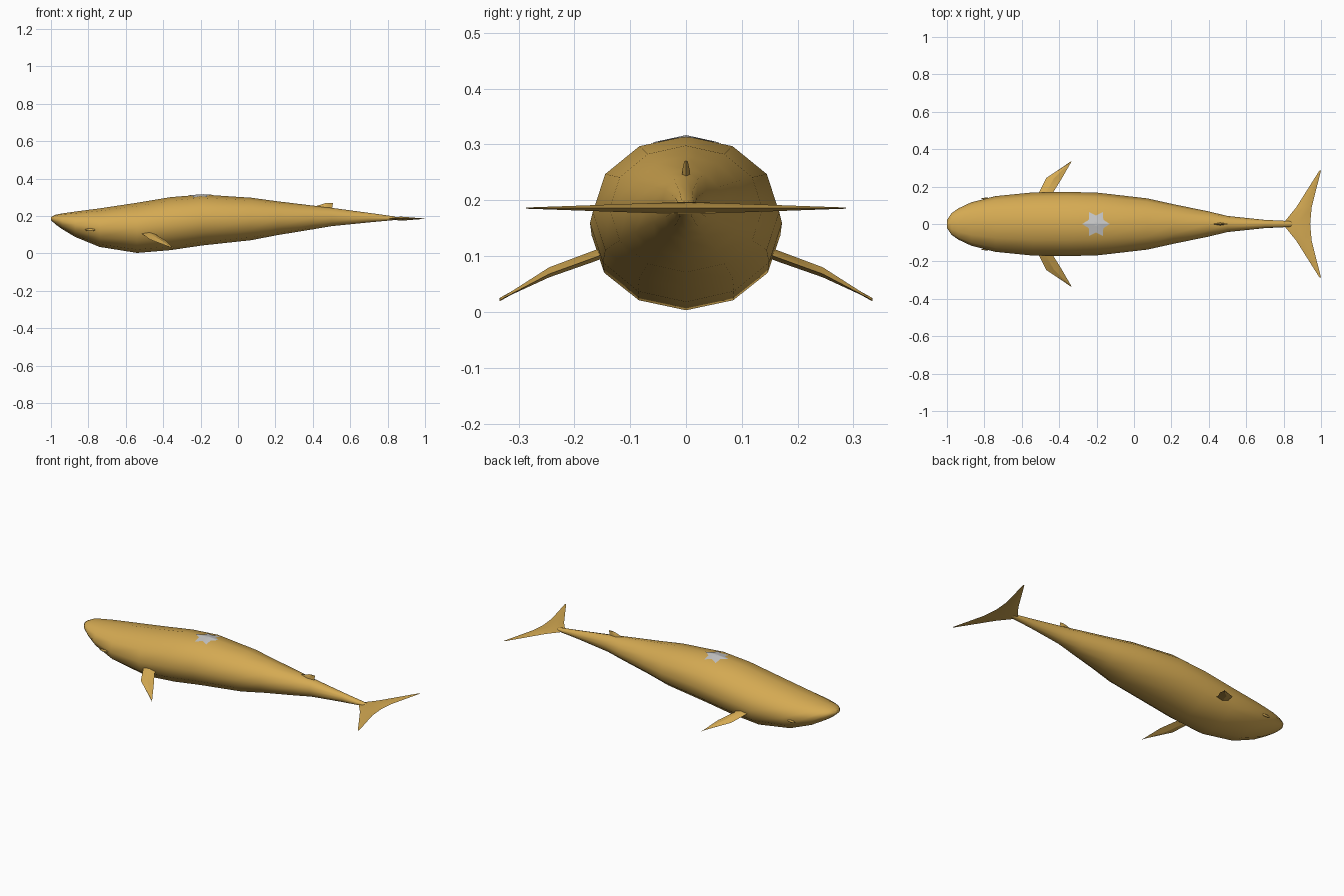
import bpy, bmesh, math
from mathutils import Vector
from mathutils.bvhtree import BVHTree

if "Cube" in bpy.data.objects:
    bpy.data.objects.remove(bpy.data.objects["Cube"])


def material(name, rgb):
    m = bpy.data.materials.new(name)
    m.diffuse_color = (*rgb, 1)
    m.use_nodes = True
    m.node_tree.nodes["Principled BSDF"].inputs["Base Color"].default_value = m.diffuse_color
    return m


ochre = material("ochre", (0.66, 0.40, 0.085))
grey = material("light grey", (0.56, 0.56, 0.56))


def finish(name, bm, mat, angle):
    bmesh.ops.recalc_face_normals(bm, faces=bm.faces[:])
    me = bpy.data.meshes.new(name)
    bm.to_mesh(me)
    bm.free()
    me.materials.append(mat)
    ob = bpy.data.objects.new(name, me)
    bpy.context.collection.objects.link(ob)
    bpy.ops.object.select_all(action='DESELECT')
    ob.select_set(True)
    bpy.context.view_layer.objects.active = ob
    bpy.ops.object.shade_smooth_by_angle(angle=math.radians(angle))
    return ob


def loft(name, rings, mat=ochre, angle=25):
    """Skin equal-length rings of points and cap both ends."""
    bm = bmesh.new()
    loops = [[bm.verts.new(p) for p in r] for r in rings]
    n = len(loops[0])
    for a, b in zip(loops, loops[1:]):
        for i in range(n):
            j = (i + 1) % n
            bm.faces.new((a[i], a[j], b[j], b[i]))
    bm.faces.new(loops[0])
    bm.faces.new(loops[-1])
    return finish(name, bm, mat, angle)


# Body: twelve-sided rings (x, top z, bottom z, half width)
stations = [
    (-1.0, 0.195, 0.178, 0.022), (-0.975, 0.207, 0.155, 0.058),
    (-0.94, 0.214, 0.130, 0.083), (-0.87, 0.224, 0.088, 0.116),
    (-0.74, 0.241, 0.035, 0.149), (-0.54, 0.271, 0.003, 0.169),
    (-0.36, 0.301, 0.018, 0.172), (-0.19, 0.315, 0.043, 0.167),
    (0.07, 0.298, 0.071, 0.137), (0.21, 0.279, 0.098, 0.106),
    (0.40, 0.256, 0.129, 0.067), (0.50, 0.244, 0.146, 0.043),
    (0.70, 0.217, 0.166, 0.022), (0.83, 0.199, 0.178, 0.016),
    (0.85, 0.193, 0.181, 0.010)]
rings = []
for x, t, b, w in stations:
    rings.append([(x, w * math.sin(k * math.pi / 6),
                   (t + b) / 2 + (t - b) / 2 * math.cos(k * math.pi / 6)) for k in range(12)])
body = loft("body", rings, angle=60)

# Pectoral fins: diamond sections (lead x, trail x, y, z, half thickness)
fin = [(-0.535, -0.435, 0.12, 0.117, 0.010), (-0.51, -0.435, 0.165, 0.100, 0.010),
       (-0.47, -0.385, 0.245, 0.071, 0.009), (-0.338, -0.334, 0.334, 0.022, 0.001)]
for side, s in (("left", -1), ("right", 1)):
    loft(side + "_pectoral_fin",
         [[(a, s * y, z + 0.003), ((a + b) / 2, s * y, z + h), (b, s * y, z - 0.003),
           ((a + b) / 2, s * y, z - h)] for a, b, y, z, h in fin])

# Tail fluke: sections mirrored across the centre (lead x, trail x, y, half thickness)
half = [(0.795, 0.942, 0.0, 0.011), (0.868, 0.950, 0.09, 0.008), (0.992, 1.0, 0.287, 0.001)]
both = [(a, b, -y, h) for a, b, y, h in reversed(half[1:])] + half
loft("tail_fluke", [[(a, y, 0.186), ((a + b) / 2, y, 0.186 + h), (b, y, 0.186),
                     ((a + b) / 2, y, 0.186 - h)] for a, b, y, h in both])

# Dorsal fin
loft("dorsal_fin", [[(a, 0, za), ((a + b) / 2, w, (za + zb) / 2), (b, 0, zb),
                     ((a + b) / 2, -w, (za + zb) / 2)]
                    for a, b, za, zb, w in [(0.415, 0.50, 0.235, 0.235, 0.008),
                                            (0.42, 0.505, 0.254, 0.25, 0.007),
                                            (0.47, 0.508, 0.270, 0.271, 0.003)]])

# Eyes: slim bumps on the head
for side, s in (("left", -1), ("right", 1)):
    bm = bmesh.new()
    bmesh.ops.create_uvsphere(bm, u_segments=8, v_segments=6, radius=1)
    for v in bm.verts:
        v.co = Vector((-0.79 + v.co.x * 0.028, s * 0.136 + v.co.y * 0.005, 0.126 + v.co.z * 0.007))
    finish(side + "_eye", bm, ochre, 60)

# Six-pointed back patch, draped over the body
bm = bmesh.new()
c = bm.verts.new((-0.203, 0, 0))
edge = []
for k in range(12):
    r = 0.074 if k % 2 == 0 else 0.045
    a = k * math.pi / 6
    edge.append(bm.verts.new((-0.203 + r * math.cos(a), r * math.sin(a), 0)))
for k in range(12):
    bm.faces.new((c, edge[k], edge[(k + 1) % 12]))
bmesh.ops.subdivide_edges(bm, edges=bm.edges[:], cuts=3, use_grid_fill=True)
tree = BVHTree.FromObject(body, bpy.context.evaluated_depsgraph_get())
for v in bm.verts:
    hit = tree.ray_cast(Vector((v.co.x, v.co.y, 1)), Vector((0, 0, -1)))[0]
    v.co.z = hit.z + 0.002
patch = finish("back_patch", bm, grey, 60)
if patch.data.polygons[0].normal.z < 0:
    patch.data.flip_normals()
